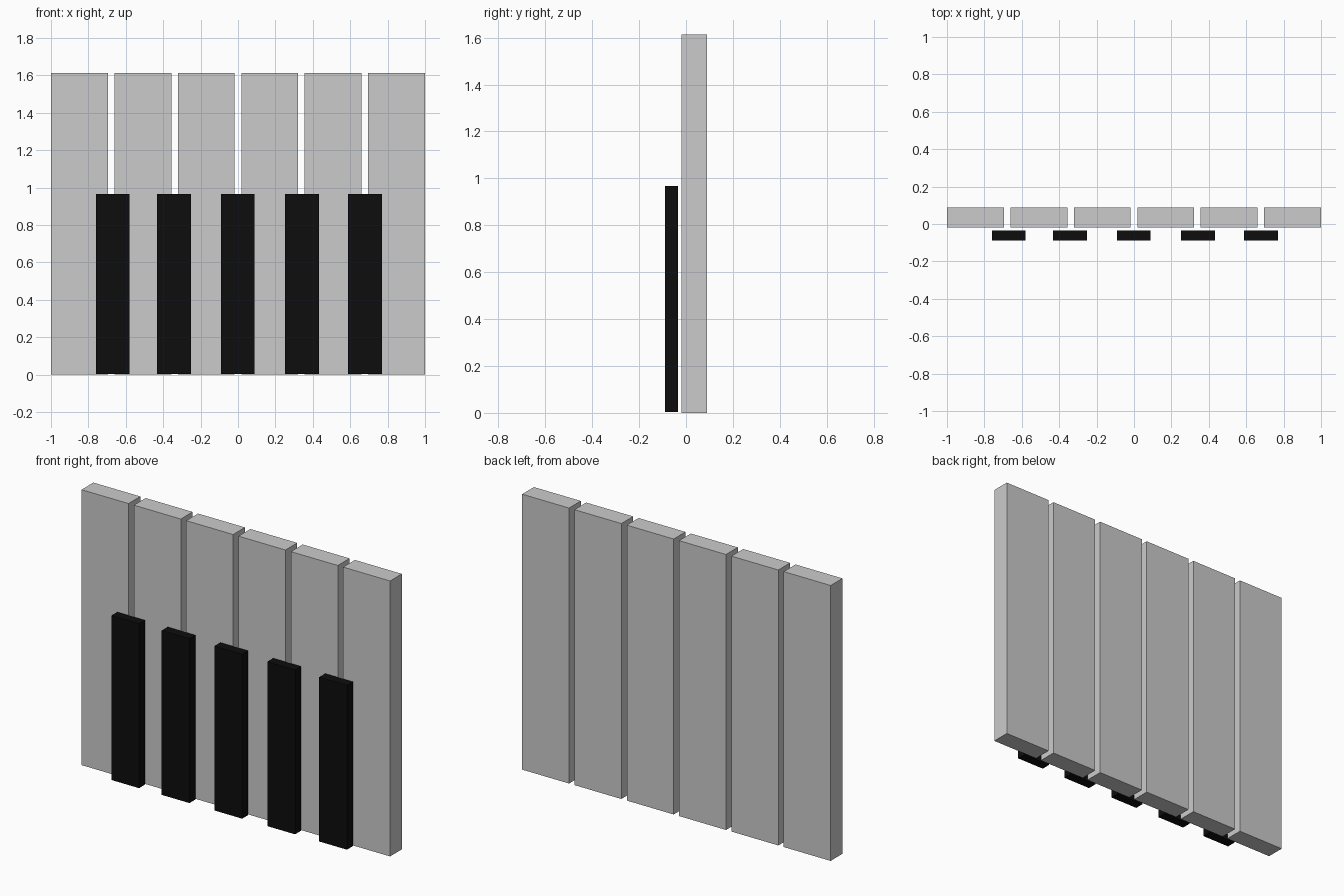
import bpy

if "Cube" in bpy.data.objects:
    bpy.data.objects.remove(bpy.data.objects["Cube"])

black = bpy.data.materials.new("black")
black.diffuse_color = (0.004, 0.004, 0.004, 1)
black.use_nodes = True
black.node_tree.nodes["Principled BSDF"].inputs["Base Color"].default_value = black.diffuse_color


def slab(name, x, y0, y1, width, z0, z1, mat=None):
    bpy.ops.mesh.primitive_cube_add(size=1, location=(x, (y0 + y1) / 2, (z0 + z1) / 2))
    ob = bpy.context.object
    ob.name = name
    ob.scale = (width, y1 - y0, z1 - z0)
    bpy.ops.object.transform_apply(location=False, rotation=False, scale=True)
    if mat:
        ob.data.materials.append(mat)
    return ob


# Row of six natural keys
KEY_W = 0.304
PITCH = (2 - KEY_W) / 5
for i in range(6):
    slab(f"natural_key_{i + 1}", (i - 2.5) * PITCH, -0.02, 0.089, KEY_W, 0, 1.614)

# Five raised sharp keys over the gaps
for i, x in enumerate((-0.669, -0.342, -0.001, 0.342, 0.679)):
    slab(f"sharp_key_{i + 1}", x, -0.089, -0.034, 0.18, 0.004, 0.967, black)
